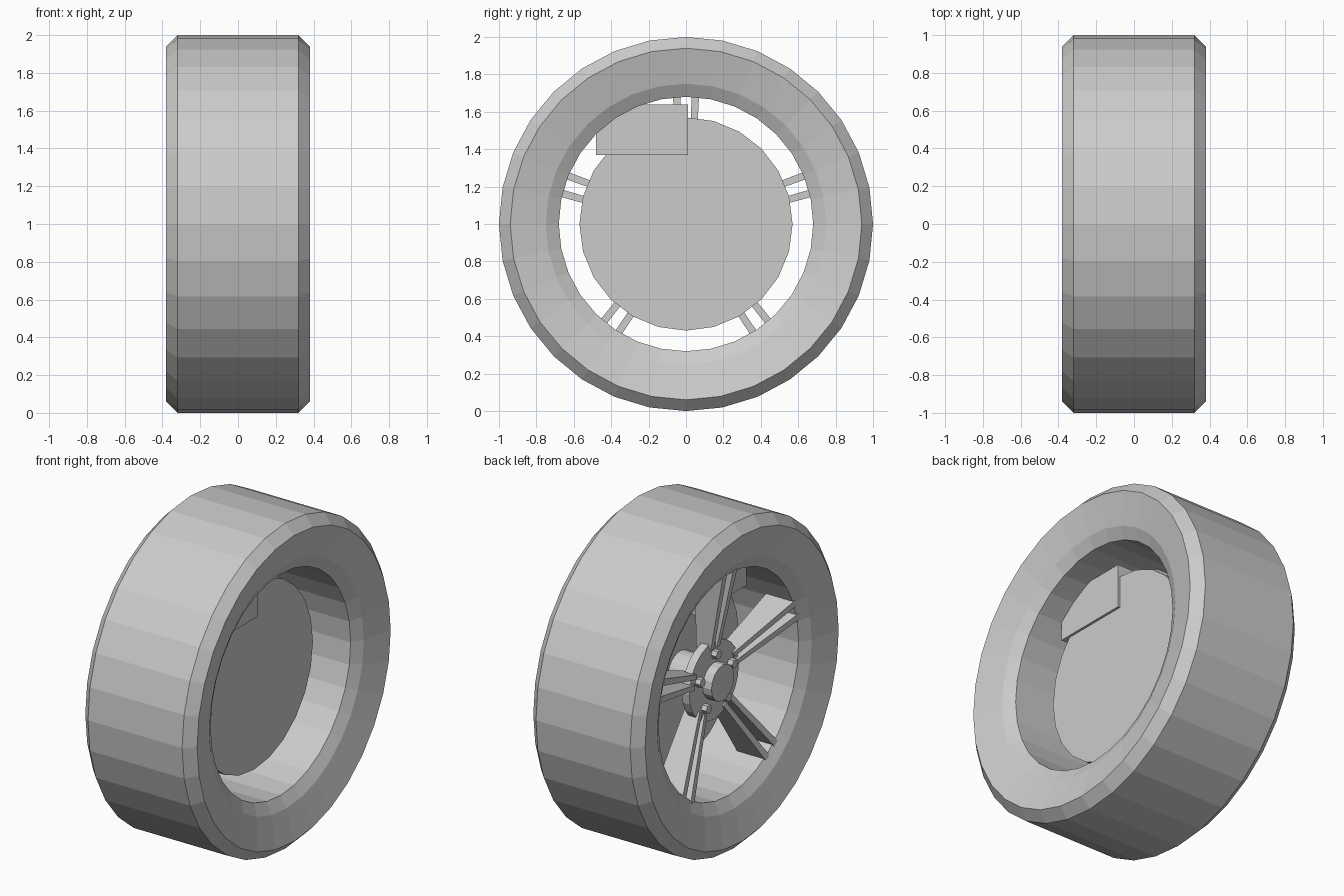
import bpy, bmesh, math
from mathutils import Matrix, Vector

cube = bpy.data.objects.get("Cube")
if cube:
    bpy.data.objects.remove(cube, do_unlink=True)

AXLE = Vector((0, 0, 1))

grey = bpy.data.materials.new("plain_grey")
grey.use_nodes = True
colour = (0.6, 0.6, 0.6, 1)
grey.diffuse_color = colour
grey.node_tree.nodes["Principled BSDF"].inputs["Base Color"].default_value = colour


def finish(name, bm):
    """Turn a bmesh into a flat shaded object centred on the axle."""
    bmesh.ops.recalc_face_normals(bm, faces=bm.faces)
    mesh = bpy.data.meshes.new(name)
    bm.to_mesh(mesh)
    bm.free()
    mesh.materials.append(grey)
    obj = bpy.data.objects.new(name, mesh)
    obj.location = AXLE
    bpy.context.collection.objects.link(obj)
    return obj


def ring(name, profile, sides):
    """Sweep a closed (x, radius) profile around the axle."""
    bm = bmesh.new()
    loops = []
    for i in range(sides):
        a = math.tau * i / sides
        loops.append([bm.verts.new((x, r * math.cos(a), r * math.sin(a)))
                      for x, r in profile])
    n = len(profile)
    for i in range(sides):
        one, two = loops[i], loops[(i + 1) % sides]
        for j in range(n):
            k = (j + 1) % n
            bm.faces.new((one[j], one[k], two[k], two[j]))
    return finish(name, bm)


def drum(name, x0, x1, radius, sides, y=0, z=0):
    """Closed cylinder lying along x."""
    bm = bmesh.new()
    place = (Matrix.Translation(((x0 + x1) / 2, y, z))
             @ Matrix.Rotation(math.pi / 2, 4, 'Y'))
    bmesh.ops.create_cone(bm, cap_ends=True, segments=sides, radius1=radius,
                          radius2=radius, depth=abs(x1 - x0), matrix=place)
    return finish(name, bm)


def blade(name, angle, side):
    """Tapered spoke, deeper and further out at the rim than at the hub."""
    bm = bmesh.new()
    ends = []
    for r, front, back, offset, half in ((0.2, -0.2, -0.1, 0.03, 0.015),
                                         (0.69, -0.3, -0.11, 0.05, 0.02)):
        ends.append([bm.verts.new((x, side * offset + w, r))
                     for x, w in ((front, -half), (front, half),
                                  (back, half), (back, -half))])
    inner, outer = ends
    bm.faces.new(inner)
    bm.faces.new(outer)
    for j in range(4):
        k = (j + 1) % 4
        bm.faces.new((inner[j], inner[k], outer[k], outer[j]))
    bmesh.ops.rotate(bm, verts=bm.verts, cent=(0, 0, 0),
                     matrix=Matrix.Rotation(angle, 3, 'X'))
    return finish(name, bm)


# Tyre with chamfered shoulders and dished sidewalls
half = [(0.32, 1), (0.38, 0.94), (0.33, 0.75)]
ring("tyre", half + [(-x, r) for x, r in reversed(half)], 32)

# Rim barrel with funnel shaped lips
half = [(0.33, 0.75), (0.29, 0.68)]
ring("rim", half + [(-x, r) for x, r in reversed(half)], 32)

# Brake disc and caliper
drum("brake_disc", 0.04, 0.11, 0.57, 24)
bm = bmesh.new()
bmesh.ops.create_cube(bm, size=1)
bmesh.ops.scale(bm, vec=(0.2, 0.49, 0.27), verts=bm.verts)
bmesh.ops.translate(bm, vec=(0.025, -0.235, 0.505), verts=bm.verts)
finish("brake_caliper", bm)

# Hub
drum("hub_core", -0.16, 0.05, 0.12, 24)
drum("hub_plate", -0.19, -0.14, 0.24, 24)
drum("hub_cap", -0.25, -0.18, 0.11, 16)

# Five paired spokes, each with a wheel bolt at its foot
for i in range(5):
    a = math.tau * i / 5
    for label, side in (("a", -1), ("b", 1)):
        blade(f"spoke_{i + 1}_{label}", a, side)
    drum(f"wheel_bolt_{i + 1}", -0.225, -0.18, 0.028, 6,
         -0.165 * math.sin(a), 0.165 * math.cos(a))
